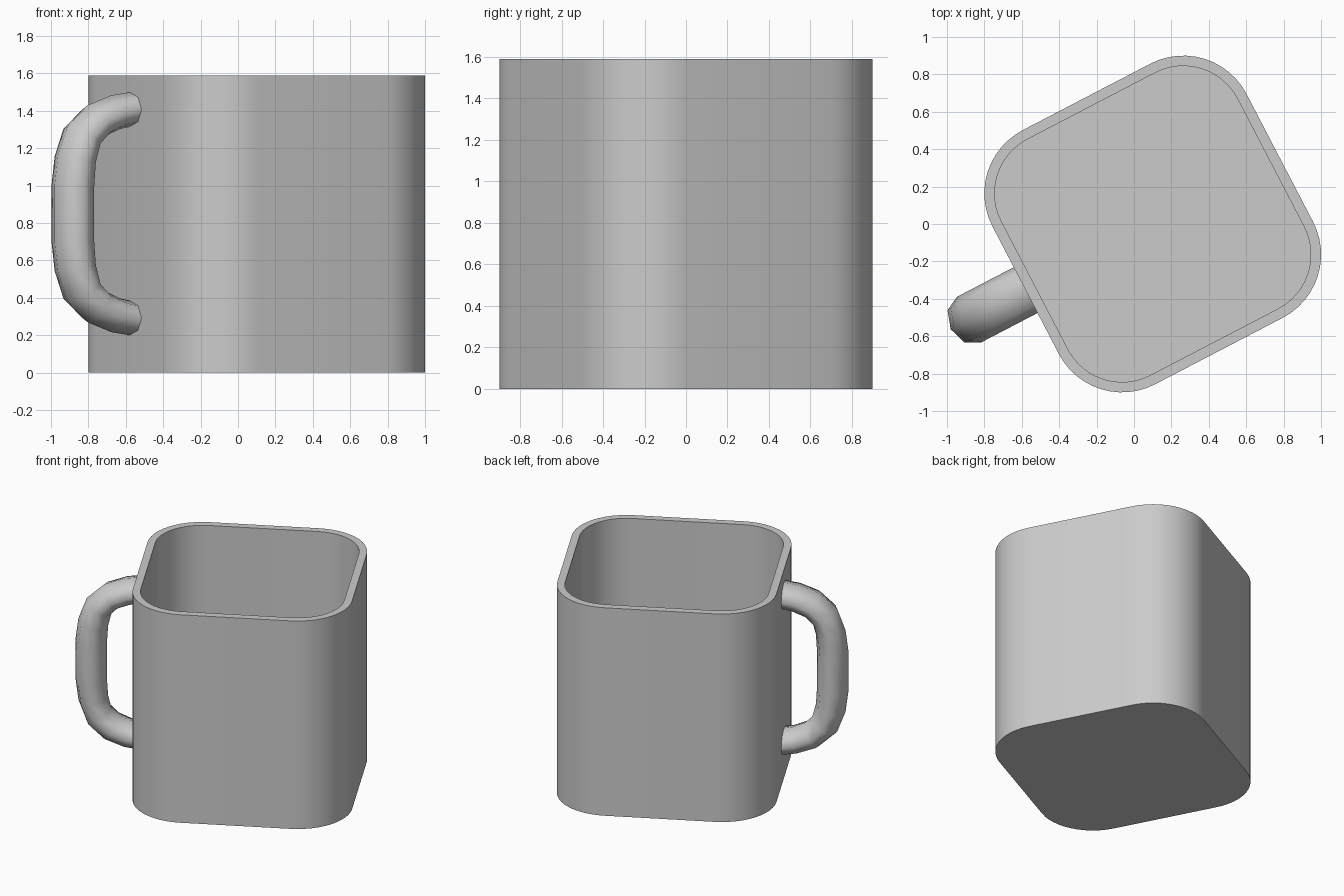
import bpy, bmesh
from math import sin, cos, pi, radians, hypot

if "Cube" in bpy.data.objects:
    bpy.data.objects.remove(bpy.data.objects["Cube"])

THETA = radians(27.5)          # turn of the whole mug
CX = 0.1                       # body centre in x
HEIGHT, WALL = 1.59, 0.055
ARC_CENTRE, RADIUS = 0.385, 0.381


def place(a, b, z):
    """Mug axes to world; the handle sits on the -a side."""
    return (CX + a * cos(THETA) - b * sin(THETA),
            a * sin(THETA) + b * cos(THETA), z)


def rounded_square(radius, z, steps=12):
    pts = []
    for k, (sx, sy) in enumerate([(1, 1), (-1, 1), (-1, -1), (1, -1)]):
        for i in range(steps + 1):
            t = (k + i / steps) * pi / 2
            pts.append(place(sx * ARC_CENTRE + radius * cos(t),
                             sy * ARC_CENTRE + radius * sin(t), z))
    return pts


def loft(name, rings):
    """Bridge successive rings and cap both ends."""
    bm = bmesh.new()
    loops = [[bm.verts.new(p) for p in ring] for ring in rings]
    n = len(loops[0])
    for lo, hi in zip(loops, loops[1:]):
        for i in range(n):
            j = (i + 1) % n
            bm.faces.new((lo[i], lo[j], hi[j], hi[i]))
    bm.faces.new(loops[0][::-1])
    bm.faces.new(loops[-1])
    bmesh.ops.recalc_face_normals(bm, faces=bm.faces[:])
    mesh = bpy.data.meshes.new(name)
    bm.to_mesh(mesh)
    bm.free()
    obj = bpy.data.objects.new(name, mesh)
    bpy.context.collection.objects.link(obj)
    bpy.ops.object.select_all(action='DESELECT')
    obj.select_set(True)
    bpy.context.view_layer.objects.active = obj
    return obj


# Cup: outer wall, flat rim, inner wall and floor
loft("cup_body", [rounded_square(RADIUS, 0), rounded_square(RADIUS, HEIGHT),
                  rounded_square(RADIUS - WALL, HEIGHT),
                  rounded_square(RADIUS - WALL, WALL)])
bpy.ops.object.shade_smooth_by_angle(angle=radians(30))

# Handle: flattened eight-sided tube along a mirrored C path (distance, height)
upper = [(0.735, 1.413), (0.85, 1.393), (0.965, 1.348), (1.053, 1.265),
         (1.094, 1.14), (1.108, 1.0)]
path = upper + [(u, 1.70 - z) for u, z in reversed(upper)]
rings = []
for i, (u, z) in enumerate(path):
    u0, z0 = path[max(i - 1, 0)]
    u1, z1 = path[min(i + 1, len(path) - 1)]
    length = hypot(u1 - u0, z1 - z0)
    nu, nz = -(z1 - z0) / length, (u1 - u0) / length
    thick = 0.09 + 0.02 * min(i, len(path) - 1 - i) / 5
    ring = []
    for k in range(8):
        t = k * pi / 4
        off = thick * sin(t)
        ring.append(place(-(u + nu * off), 0.138 * cos(t), z + nz * off))
    rings.append(ring)
loft("handle", rings)
bpy.ops.object.shade_smooth_by_angle(angle=radians(70))
